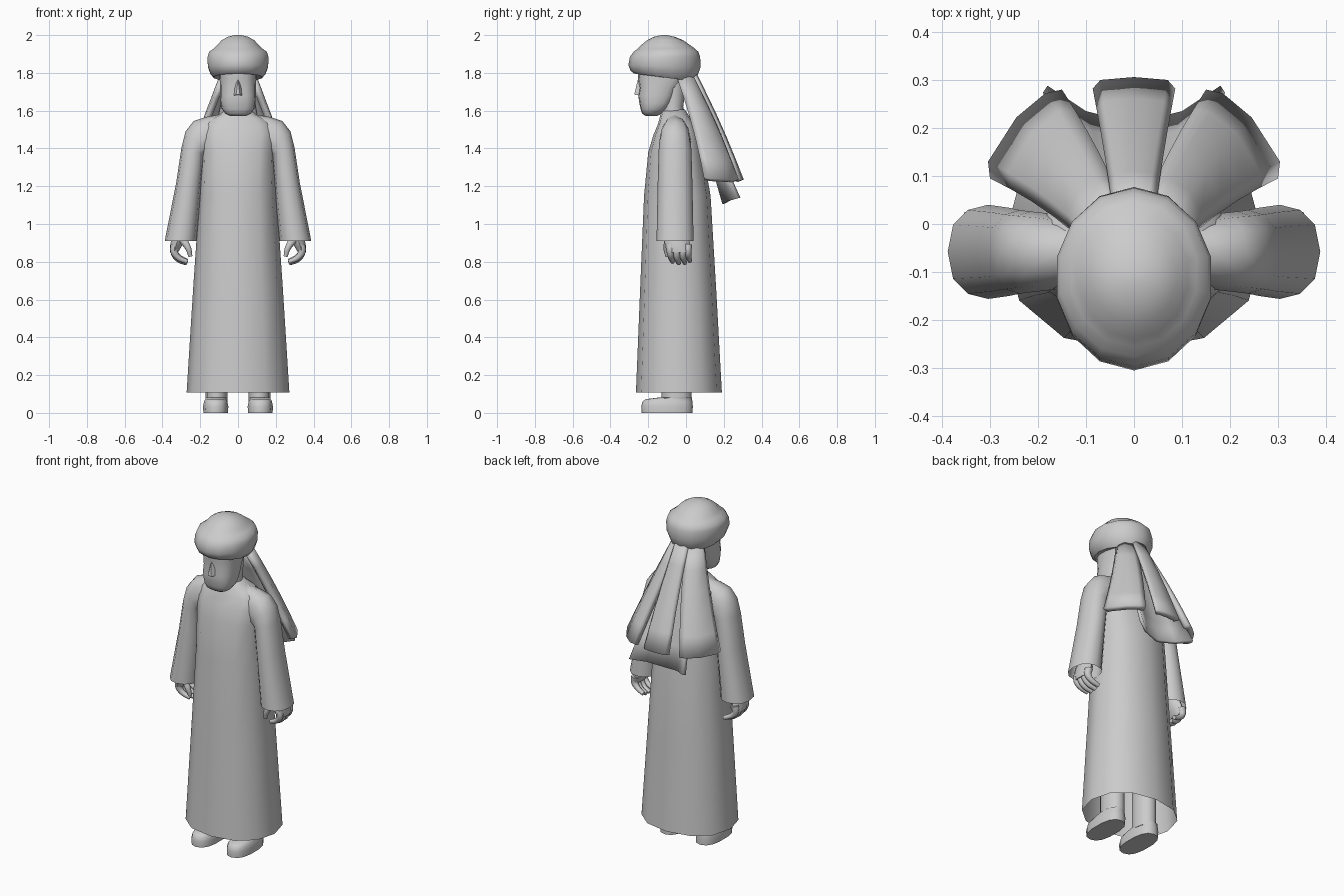
import bpy, bmesh, math
from mathutils import Vector

if "Cube" in bpy.data.objects:
    bpy.data.objects.remove(bpy.data.objects["Cube"])


def finish(obj, mirror=False, angle=45):
    if mirror:
        obj.modifiers.new("mirror", 'MIRROR')
    bpy.ops.object.select_all(action='DESELECT')
    obj.select_set(True)
    bpy.context.view_layer.objects.active = obj
    bpy.ops.object.shade_smooth_by_angle(angle=math.radians(angle))
    return obj


def make_mesh(name, verts, faces):
    mesh = bpy.data.meshes.new(name)
    mesh.from_pydata([tuple(v) for v in verts], [], faces)
    bm = bmesh.new()
    bm.from_mesh(mesh)
    bmesh.ops.recalc_face_normals(bm, faces=bm.faces)
    bm.to_mesh(mesh)
    bm.free()
    obj = bpy.data.objects.new(name, mesh)
    bpy.context.collection.objects.link(obj)
    return obj


def loft(name, rings, cap_start=True, cap_end=True, mirror=False, angle=45):
    n = len(rings[0])
    faces = []
    for r in range(len(rings) - 1):
        for i in range(n):
            j = (i + 1) % n
            faces.append((r * n + i, r * n + j, (r + 1) * n + j, (r + 1) * n + i))
    if cap_start:
        faces.append(tuple(range(n)))
    if cap_end:
        faces.append(tuple((len(rings) - 1) * n + i for i in range(n)))
    return finish(make_mesh(name, [v for r in rings for v in r], faces), mirror, angle)


def ring(z, rx, yf, yb, n=12, cx=0, slope=0, power=1.0):
    """Level ring from front y to back y; power below 1 makes it boxier."""
    cy, ry = (yf + yb) / 2, (yb - yf) / 2
    pts = []
    for i in range(n):
        a = 2 * math.pi * i / n
        s, c = math.sin(a), -math.cos(a)
        x = math.copysign(abs(s) ** power, s) * rx
        y = math.copysign(abs(c) ** power, c) * ry
        pts.append(Vector((cx + x, cy + y, z + slope * y)))
    return pts


def sheet(name, top, bottom, bulge, thick, mirror=False, rows=5):
    """Cloth strip fanning from a top edge to a bottom edge."""
    n = len(top)
    verts = []
    for r in range(rows + 1):
        t = r / rows
        for a, b in zip(top, bottom):
            p = Vector(a).lerp(Vector(b), t)
            p.y += bulge * math.sin(math.pi * t)
            verts.append(p)
    faces = [(r * n + i, r * n + i + 1, (r + 1) * n + i + 1, (r + 1) * n + i)
             for r in range(rows) for i in range(n - 1)]
    obj = make_mesh(name, verts, faces)
    # orient the cloth outwards (to the back), then thicken inwards
    if sum(p.normal.y for p in obj.data.polygons) < 0:
        obj.data.flip_normals()
    sol = obj.modifiers.new("thickness", 'SOLIDIFY')
    sol.thickness, sol.offset = thick, -1
    return finish(obj, mirror)


# robe, boxier towards the shoulders
loft("robe", [ring(z, rx, f, b, 12, 0, 0, p) for z, rx, f, b, p in [
    (.108, .272, -.265, .19, .9), (.65, .238, -.243, .16, .9), (1.15, .204, -.222, .13, .85),
    (1.38, .195, -.2, .09, .75), (1.47, .2, -.173, .07, .7), (1.525, .185, -.15, .045, .7),
    (1.56, .14, -.14, .025, .75), (1.582, .095, -.135, .01, .9),
    (1.605, .066, -.128, -.005, 1)]], cap_start=False)

# sleeves: outer x, z then inner x, z then half depth
sleeve = []
for ox, oz, ix, iz, ry in [(.388, .91, .22, .91, .098), (.327, 1.22, .195, 1.2, .092),
                           (.30, 1.4, .175, 1.37, .087), (.278, 1.49, .15, 1.37, .084),
                           (.235, 1.545, .12, 1.37, .08), (.17, 1.567, .09, 1.37, .072),
                           (.09, 1.58, .06, 1.37, .06)]:
    r = []
    for i in range(12):
        a = 2 * math.pi * i / 12
        t = (1 + math.cos(a)) / 2
        s = math.sin(a)
        r.append((ix + (ox - ix) * t, -.058 + ry * math.copysign(abs(s) ** .8, s),
                  iz + (oz - iz) * t))
    sleeve.append(r)
loft("sleeve", sleeve, cap_start=False, mirror=True)

# palms
loft("palm", [ring(z, rx, f, b, 10, cx) for z, rx, f, b, cx in [
    (1.0, .03, -.1, -.01, .305), (.92, .036, -.115, .015, .318), (.88, .032, -.11, .024, .33),
    (.85, .022, -.1, .025, .338)]], mirror=True)


def tube(name, pts, radius):
    cu = bpy.data.curves.new(name, 'CURVE')
    cu.dimensions = '3D'
    cu.bevel_depth, cu.bevel_resolution, cu.use_fill_caps = radius, 2, True
    cu.resolution_u = 4
    sp = cu.splines.new('BEZIER')
    sp.bezier_points.add(len(pts) - 1)
    for i, (bp, p) in enumerate(zip(sp.bezier_points, pts)):
        bp.co = p
        bp.handle_left_type = bp.handle_right_type = 'AUTO'
        bp.radius = 1 - .5 * i / (len(pts) - 1)
    obj = bpy.data.objects.new(name, cu)
    bpy.context.collection.objects.link(obj)


# curled fingers and thumbs
for s in (-1, 1):
    for y, drop in ((-.083, .008), (-.05, 0), (-.018, .002), (.009, .012)):
        tube("finger", [(s * .332, y, .89), (s * .338, y, .855), (s * .318, y + .004, .815 + drop),
                        (s * .27, y + .012, .792 + drop)], .024)
    tube("thumb", [(s * .295, -.09, .92), (s * .265, -.103, .875), (s * .252, -.098, .828)], .023)

# shoes and legs
loft("shoe", [ring(z, rx, f, b, 14, .118, 0, .8) for z, rx, f, b in [
    (0, .067, -.235, .035), (.035, .068, -.237, .036), (.06, .063, -.23, .034),
    (.073, .056, -.212, .032), (.082, .056, -.14, .031)]], mirror=True)
loft("leg", [ring(z, .058, -.13, .03, 12, .113) for z in (.06, .4)], mirror=True)

# neck, head and nose
loft("neck", [ring(1.54, .08, -.13, .01), ring(1.62, .07, -.13, -.015),
              ring(1.8, .08, -.14, .01)])
loft("head", [ring(z, rx, f, b, 16, 0, 0, .75) for z, rx, f, b in [
    (1.573, .045, -.215, -.15), (1.585, .068, -.232, -.13), (1.61, .086, -.241, -.1),
    (1.64, .092, -.247, -.075), (1.68, .095, -.253, -.055), (1.72, .095, -.246, -.04),
    (1.77, .097, -.255, .0), (1.84, .097, -.255, .02)]])
finish(make_mesh("nose", [(-.012, -.235, 1.77), (.012, -.235, 1.77), (-.026, -.24, 1.68),
                          (.026, -.24, 1.68), (-.01, -.274, 1.685), (.01, -.274, 1.685),
                          (0, -.255, 1.765)],
                 [(0, 2, 4, 6), (1, 6, 5, 3), (4, 5, 6), (2, 3, 5, 4), (0, 6, 1),
                  (0, 1, 3, 2)]), angle=30)

# wrapped headdress
loft("headdress", [ring(z, rx, f, b, 14, 0, sl) for z, rx, f, b, sl in [
    (1.785, .1, -.255, .02, -.13), (1.776, .13, -.275, .04, -.13),
    (1.797, .15, -.293, .06, -.08), (1.835, .164, -.305, .077, -.03), (1.885, .165, -.297, .075, 0),
    (1.912, .157, -.277, .065, 0), (1.928, .133, -.256, .048, 0), (1.945, .114, -.24, .025, 0),
    (1.973, .089, -.206, -.015, 0), (1.991, .055, -.17, -.06, 0), (2.0, .02, -.13, -.1, 0)]])

# hanging cloth: wide under sheet, centre tail and two side tails
sheet("under_sheet",
      [(-.07, -.01, 1.76), (-.035, .01, 1.76), (0, .01, 1.76), (.035, .01, 1.76), (.07, -.01, 1.76)],
      [(-.18, .288, 1.14), (-.1, .235, 1.125), (0, .21, 1.11), (.1, .235, 1.125), (.18, .288, 1.14)],
      .005, .018)
sheet("centre_tail",
      [(-.045, .035, 1.8), (-.03, .05, 1.8), (0, .055, 1.8), (.03, .05, 1.8), (.045, .035, 1.8)],
      [(-.086, .282, 1.235), (-.07, .3, 1.235), (0, .306, 1.235), (.07, .3, 1.235),
       (.086, .282, 1.235)], .01, .032)
sheet("side_tail",
      [(.088, -.05, 1.78), (.1, -.015, 1.78), (.085, .02, 1.78), (.05, .04, 1.78), (.02, .04, 1.78)],
      [(.3, .095, 1.245), (.304, .13, 1.24), (.245, .222, 1.235), (.185, .272, 1.235),
       (.15, .28, 1.235)], .012, .032, mirror=True)
